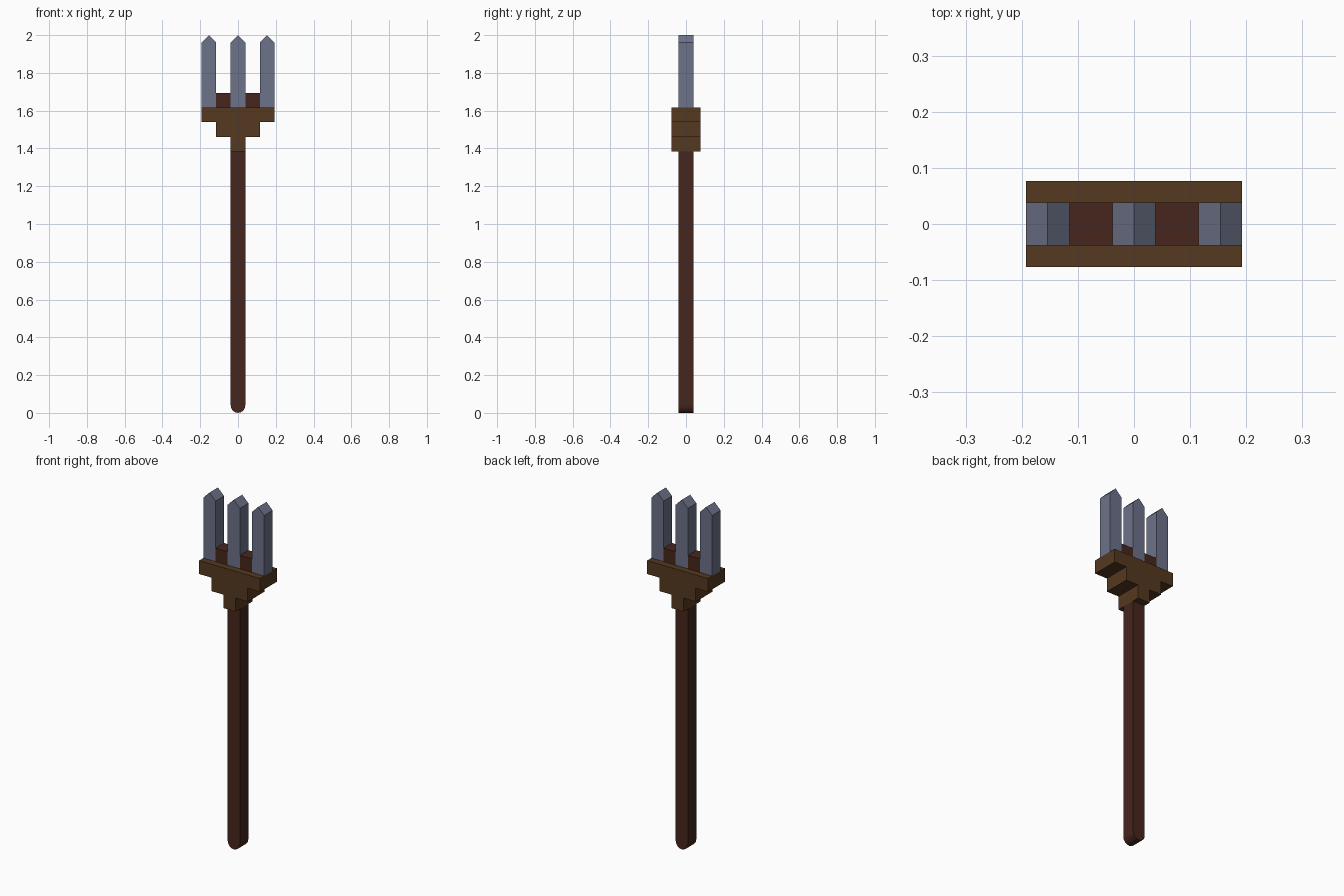
import bpy, bmesh, math

if "Cube" in bpy.data.objects:
    bpy.data.objects.remove(bpy.data.objects["Cube"])

U = 0.0769   # block width
H = U / 2


def material(name, color):
    m = bpy.data.materials.new(name)
    m.diffuse_color = (*color, 1)
    m.use_nodes = True
    m.node_tree.nodes["Principled BSDF"].inputs["Base Color"].default_value = m.diffuse_color
    return m


def extrude_profile(name, pts, depth, mat):
    """Extrude an x/z outline symmetrically along y."""
    bm = bmesh.new()
    face = bm.faces.new([bm.verts.new((x, -depth / 2, z)) for x, z in pts])
    ext = bmesh.ops.extrude_face_region(bm, geom=[face])
    verts = [g for g in ext["geom"] if isinstance(g, bmesh.types.BMVert)]
    bmesh.ops.translate(bm, verts=verts, vec=(0, depth, 0))
    bmesh.ops.recalc_face_normals(bm, faces=bm.faces)
    me = bpy.data.meshes.new(name)
    bm.to_mesh(me)
    bm.free()
    me.materials.append(mat)
    ob = bpy.data.objects.new(name, me)
    bpy.context.collection.objects.link(ob)
    return ob


def box(x, z0, z1):
    return [(-x, z0), (x, z0), (x, z1), (-x, z1)]


dark_wood = material("dark_wood", (0.061, 0.019, 0.012))
wood = material("wood", (0.089, 0.04, 0.014))
steel = material("steel", (0.15, 0.168, 0.25))

TIER = 1.385             # underside of the stepped head
TOP = TIER + 3 * U       # top of the stepped head

# Shaft with a rounded butt
arc = [(H * math.cos(a), H + H * math.sin(a))
       for a in (math.pi + math.pi * i / 8 for i in range(9))]
extrude_profile("shaft", arc + [(H, TIER), (-H, TIER)], U, dark_wood)

# Stepped head, one outline widening upward
half = [(H, TIER), (H, TIER + U), (3 * H, TIER + U), (3 * H, TIER + 2 * U),
        (5 * H, TIER + 2 * U), (5 * H, TOP)]
extrude_profile("stepped_head", half + [(-x, z) for x, z in reversed(half)], 2 * U, wood)

# Dark blocks between the tines
for side, label in ((-1, "left"), (1, "right")):
    ob = extrude_profile(f"spacer_{label}", box(H, TOP, TOP + U), U, dark_wood)
    ob.location.x = side * U

# Three tines with ridge-shaped tips
for i, label in ((-1, "left"), (0, "middle"), (1, "right")):
    pts = [(-H, TOP), (H, TOP), (H, 2 - H), (0, 2), (-H, 2 - H)]
    ob = extrude_profile(f"tine_{label}", pts, U, steel)
    ob.location.x = i * 2 * U
